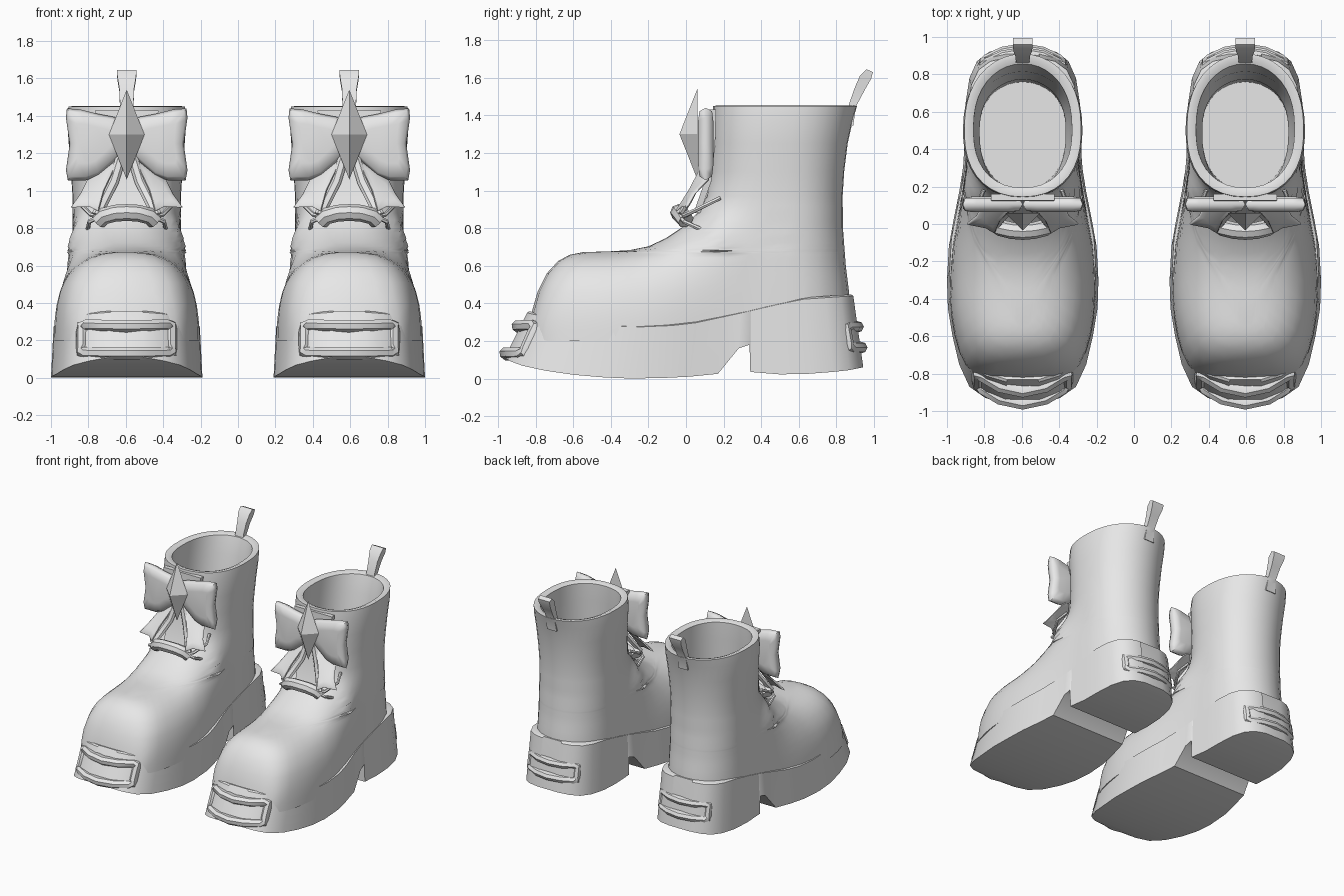
import bpy, bmesh, math
from mathutils import Vector

if "Cube" in bpy.data.objects:
    bpy.data.objects.remove(bpy.data.objects["Cube"])

grey = bpy.data.materials.new("boot_grey")
grey.diffuse_color = (0.8, 0.8, 0.8, 1)
grey.use_nodes = True
grey.node_tree.nodes["Principled BSDF"].inputs["Base Color"].default_value = grey.diffuse_color


def make(name, verts, faces, smooth=40):
    """One copy of the part for each boot."""
    for side, x in (("left", 0.595), ("right", -0.595)):
        me = bpy.data.meshes.new(name)
        me.from_pydata([tuple(v) for v in verts], [], faces)
        bm = bmesh.new()
        bm.from_mesh(me)
        bmesh.ops.remove_doubles(bm, verts=bm.verts, dist=0.0005)
        bmesh.ops.recalc_face_normals(bm, faces=bm.faces)
        bm.to_mesh(me)
        bm.free()
        me.materials.append(grey)
        ob = bpy.data.objects.new(side + "_" + name, me)
        ob.location.x = x
        bpy.context.collection.objects.link(ob)
        bpy.ops.object.select_all(action='DESELECT')
        ob.select_set(True)
        bpy.context.view_layer.objects.active = ob
        if smooth:
            bpy.ops.object.shade_smooth_by_angle(angle=math.radians(smooth))


def loft(rings, loop=False, caps=(True, True)):
    """Skin a list of equal-length closed rings."""
    n, m = len(rings[0]), len(rings)
    verts = [v for r in rings for v in r]
    faces = [(a * n + i, a * n + (i + 1) % n, b * n + (i + 1) % n, b * n + i)
             for a in range(m if loop else m - 1) for b in [(a + 1) % m] for i in range(n)]
    if not loop:
        if caps[0]:
            faces.append(tuple(range(n))[::-1])
        if caps[1]:
            faces.append(tuple(range((m - 1) * n, m * n)))
    return verts, faces


def tube(pts, r, n=8, loop=False, up=(0, 1, 0), flat=1.0):
    """Sweep a round or flattened section along points."""
    pts, up, rings = [Vector(p) for p in pts], Vector(up), []
    m = len(pts)
    for i, p in enumerate(pts):
        a = pts[(i - 1) % m] if loop or i else p
        b = pts[(i + 1) % m] if loop or i < m - 1 else p
        d = (b - a).normalized()
        s = d.cross(up).normalized()
        t = s.cross(d)
        rings.append([p + s * r * math.cos(k * math.tau / n) + t * r * flat * math.sin(k * math.tau / n)
                      for k in range(n)])
    return loft(rings, loop)


def lerp(table, x):
    for (x0, y0), (x1, y1) in zip(table, table[1:]):
        if x <= x1:
            return y0 + (y1 - y0) * max(0, (x - x0) / (x1 - x0))
    return table[-1][1]


# Upper: toe, instep and shaft as one skin of level rings
profile = [(-.85, .2), (-.83, .32), (-.79, .46), (-.74, .56), (-.68, .625), (-.62, .658), (-.55, .672),
           (-.4, .677), (-.3, .683), (-.2, .703), (-.11, .745), (-.02, .805), (.06, .88),
           (.11, .97), (.13, 1.1), (.138, 1.25), (.14, 1.38), (.145, 1.45)]
back = [(.2, .88), (.44, .87), (.6, .85), (.8, .835), (1, .833), (1.2, .85), (1.35, .88), (1.45, .91)]
plan = [(-.85, .2), (-.8, .28), (-.72, .33), (-.6, .365), (-.45, .39), (-.3, .393), (-.1, .375),
        (.1, .335), (.3, .305), (.5, .295)]
shaft = [(.2, .3), (.6, .292), (1, .29), (1.25, .31), (1.35, .322), (1.45, .312)]


def upper_ring(z, inset=0.0, n=20):
    z0 = z
    f = lerp([(b, a) for a, b in profile], z0)
    bk, ws = lerp(back, z0), lerp(shaft, z0)
    s = min(1, max(0, (z0 - .66) / .3))
    s = s * s * (3 - 2 * s)
    half = []
    for i in range(n + 1):
        y = f + (bk - f) * (1 - math.cos(math.pi * i / n)) / 2
        if y > .5:
            w = ws * max(0, 1 - ((y - .5) / (bk - .5)) ** 2.4) ** .5
        else:
            foot = lerp(plan, y) * max(0, 1 - (z0 / max(z0, lerp(profile, y))) ** 4) ** .4
            leg = ws * max(0, 1 - ((.5 - y) / (.5 - f)) ** 2.4) ** .45
            w = foot * (1 - s) + leg * s
        mid = (f + bk) / 2
        k = 1 - inset / ((bk - f) / 2)
        half.append((w * (1 - inset / ws), mid + (y - mid) * k))
    return [(w, y, z) for w, y in half] + [(-w, y, z) for w, y in half[-2:0:-1]]


levels = [p[1] for p in profile]
levels = sorted(levels + [.26, .39, .51, .595, .643, .666, .68, .692, .722, .775, .84, .92])
rings = [upper_ring(z) for z in levels]
rings += [upper_ring(1.452, .02), upper_ring(1.44, .05), upper_ring(1.3, .055), upper_ring(1.05, .05),
          upper_ring(.97, .06)]
rings.append([(x, .5 + (y - .5) * .95, .6) for x, y, z in rings[-1]])
make("boot_upper", *loft(rings))

# Chunky sole with toe spring and heel notch: y, half width, underside height
sole = [(-.965, .09, .11), (-.93, .2, .09), (-.87, .285, .068), (-.75, .34, .042), (-.6, .375, .02),
        (-.45, .4, .007), (-.3, .405, 0), (-.12, .395, .003), (.02, .37, .01), (.17, .34, .025),
        (.28, .322, .16), (.338, .316, .18), (.342, .316, .035), (.5, .31, .022), (.65, .305, .025),
        (.78, .285, .035), (.87, .245, .045), (.92, .18, .055), (.943, .09, .06)]
top = [(-.86, .355), (-.83, .345), (-.6, .3), (-.3, .272), (0, .285), (.3, .35), (.6, .42), (.89, .44)]
rings = []
for y, w, z in sole:
    ty = -.845 + (y + .965) / 1.908 * 1.735
    tw, tz = w * .965, lerp(top, ty)
    rings.append([(-w, y, z), (w, y, z), (tw, ty, tz), (tw * .94, ty * .985, tz + .008),
                  (-tw * .94, ty * .985, tz + .008), (-tw, ty, tz)])
make("sole", *loft(rings), smooth=32)


# Rectangular buckle frames wrapped around toe and heel
def buckle(name, hx, z0, z1, y0, y1, bend, r, up):
    pts = []
    edge = [(-1, 0), (-.9, 0), (-.5, 0), (0, 0), (.5, 0), (.9, 0), (1, 0)]
    edge += [(1, .2), (1, .8)] + [(-a, 1) for a, _ in edge] + [(-1, .8), (-1, .2)]
    for u, v in edge:
        pts.append((u * hx, y0 + (y1 - y0) * v + bend * u * u, z0 + (z1 - z0) * v))
    make(name, *tube(pts, r, 8, True, up, 1.25))


buckle("toe_buckle", .235, .13, .275, -.95, -.885, .1, .036, (0, -1, .35))
buckle("heel_buckle", .205, .165, .275, .925, .905, -.07, .033, (0, 1, 0))


# Bow: puffed plates grown from outlines
def puff(name, outline, thick, smooth=60, pull=.9):
    pts = [Vector(p) for p in outline]
    c = sum(pts, Vector()) / len(pts)
    rings = []
    for k, d in ((.55, -1), (pull, -.8), (1, 0), (pull, .8), (.55, 1)):
        rings.append([c + (p - c) * k + Vector((0, d * thick, 0)) for p in pts])
    make(name, *loft(rings), smooth=smooth)


lobe = [(.0, 1.22), (.0, 1.37), (.07, 1.395), (.15, 1.41), (.25, 1.435), (.32, 1.44), (.325, 1.39),
        (.305, 1.25), (.325, 1.11), (.315, 1.055), (.22, 1.055), (.15, 1.08), (.07, 1.15)]
tail = [(.03, .12, 1.19), (.12, .125, 1.13), (.21, .12, 1.06), (.25, .04, .98), (.3, 0, .91),
        (.2, -.02, .915), (.15, -.05, .89), (.12, .02, 1.0)]
for side, s in (("a", 1), ("b", -1)):
    puff("bow_loop_" + side, [(s * x, .105, z) for x, z in lobe], .042)
    puff("bow_tail_" + side, [(s * x, y, z) for x, y, z in tail], .012)
    # Narrow straps and loose lace ends
    make("bow_strap_" + side, *tube([(s * .03, .09, 1.18), (s * .07, .07, 1.05), (s * .12, .02, .95),
                                    (s * .16, -.03, .87)], .028, 6, flat=.5))
    make("lace_long_" + side, *tube([(s * .13, -.04, .86), (s * .19, .0, .87), (s * .24, .1, .92),
                                    (s * .21, .18, .96)], .012, 6, up=(0, 0, 1)))
    make("lace_short_" + side, *tube([(s * .13, -.04, .87), (s * .2, -.01, .835), (s * .21, .1, .785)],
                                    .012, 6, up=(0, 0, 1)))

# Padded lace roll below the bow
make("lace_roll", *tube([(-.15, .0, .84), (-.12, -.02, .865), (-.06, -.035, .88), (0, -.04, .883),
                         (.06, -.035, .88), (.12, -.02, .865), (.15, .0, .84)], .045, 8))

# Tongue behind the bow
make("tongue", *loft([[(-w, y, z), (w, y, z), (w, y + .035, z), (-w, y + .035, z)]
                      for w, y, z in ((.1, .04, .88), (.13, .1, 1.05), (.15, .12, 1.25), (.17, .125, 1.43))]))

# Faceted diamond at the bow centre
make("diamond", [(0, .06, 1.54), (.095, .06, 1.3), (0, .06, 1.06), (-.095, .06, 1.3), (0, -.035, 1.3)],
     [(0, 1, 4), (1, 2, 4), (2, 3, 4), (3, 0, 4), (0, 3, 2, 1)], smooth=0)

# Heel pull tab
make("pull_tab", *loft([[(-w, y - t, z), (w, y - t, z), (w, y + t, z - .015), (-w, y + t, z - .015)]
                        for w, y, z, t in ((.045, .87, 1.36, .02), (.036, .885, 1.46, .018),
                                           (.04, .925, 1.55, .026), (.05, .955, 1.61, .03),
                                           (.053, .977, 1.645, .017))]))
